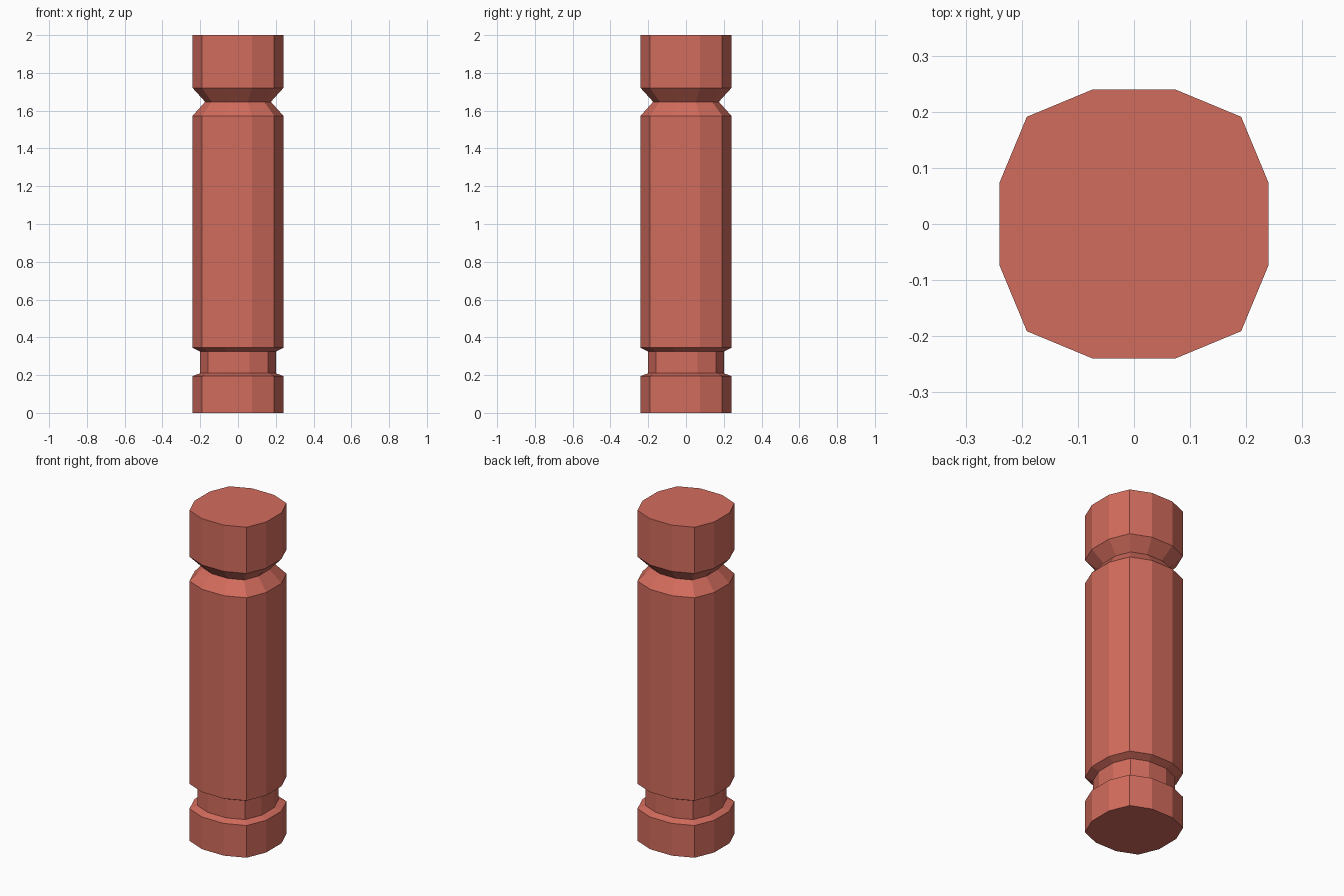
import bpy, bmesh
from mathutils import Matrix
import math

if "Cube" in bpy.data.objects:
    bpy.data.objects.remove(bpy.data.objects["Cube"])

# Single flat colour
red = bpy.data.materials.new("brick_red")
red.diffuse_color = (0.65, 0.15, 0.11, 1)
red.use_nodes = True
red.node_tree.nodes["Principled BSDF"].inputs["Base Color"].default_value = red.diffuse_color

# Twelve-sided cross-section: one quarter, repeated by 90 degree turns
quarter = [(0.24, 0.073), (0.191, 0.191), (0.073, 0.24)]
section = []
for turn in range(4):
    for x, y in quarter:
        for _ in range(turn):
            x, y = -y, x
        section.append((x, y))

# Profile of the pillar: (height, section scale)
profile = [(0, 1), (0.195, 1), (0.21, 0.833), (0.324, 0.833), (0.345, 1),
           (1.573, 1), (1.647, 0.725), (1.72, 1), (2, 1)]

# Loft the section through every ring and cap both ends
bm = bmesh.new()
rings = [[bm.verts.new((x * s, y * s, z)) for x, y in section] for z, s in profile]
n = len(section)
for low, high in zip(rings, rings[1:]):
    for i in range(n):
        j = (i + 1) % n
        bm.faces.new((low[i], low[j], high[j], high[i]))
bm.faces.new(rings[0][::-1])
bm.faces.new(rings[-1])
bmesh.ops.recalc_face_normals(bm, faces=bm.faces)

mesh = bpy.data.meshes.new("grooved_pillar")
bm.to_mesh(mesh)
bm.free()
mesh.materials.append(red)
pillar = bpy.data.objects.new("grooved_pillar", mesh)
bpy.context.collection.objects.link(pillar)
